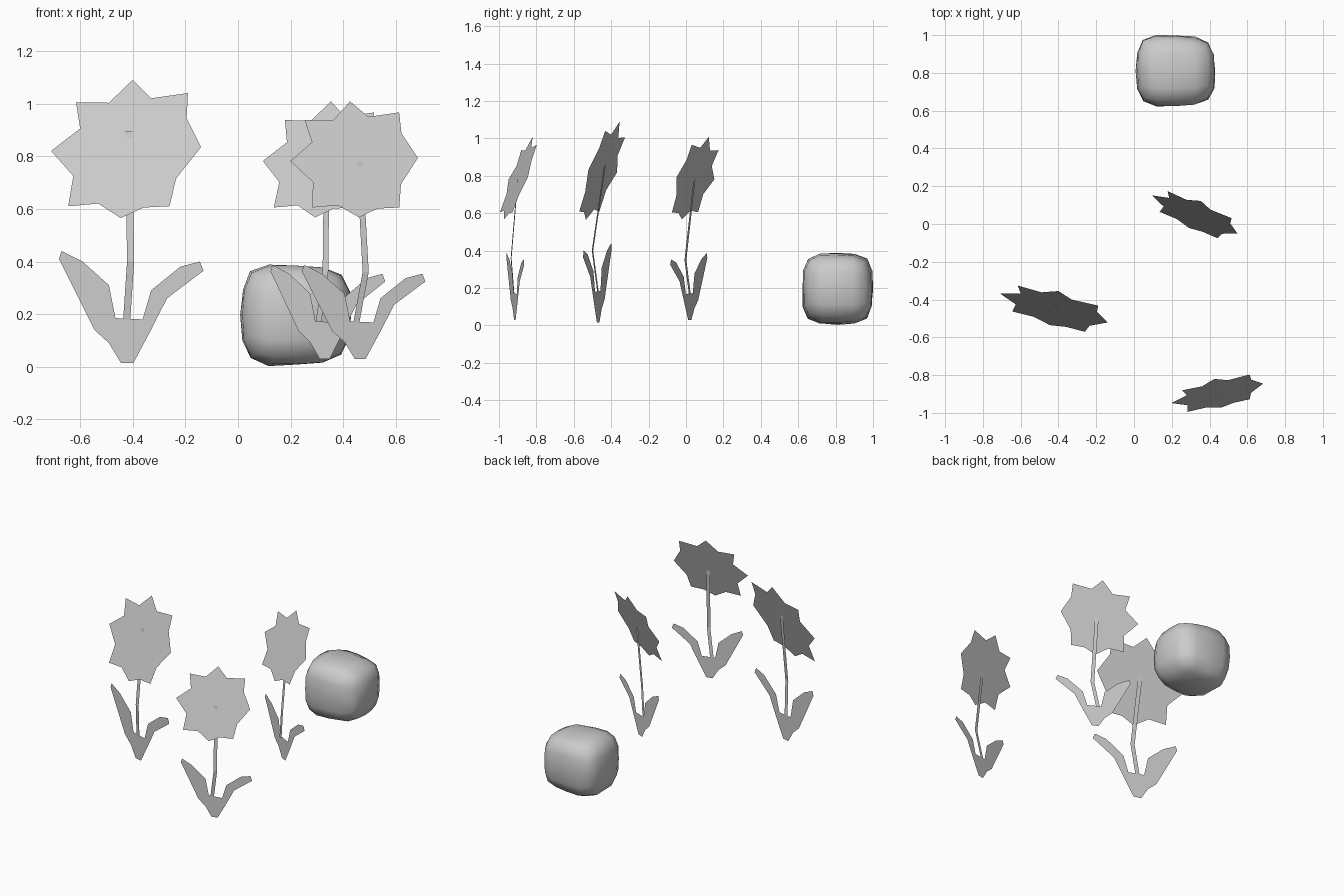
import bpy, bmesh, math, random
from mathutils import Vector, Matrix

if "Cube" in bpy.data.objects:
    bpy.data.objects.remove(bpy.data.objects["Cube"])

TILT = math.tan(math.radians(19.5))

# flat outlines (sideways, up)
HEAD = [(-.005, .26), (.075, .19), (.218, .21), (.222, .115), (.29, .005), (.203, -.115),
        (.188, -.22), (.085, -.225), (0, -.265), (-.094, -.21), (-.212, -.22), (-.203, -.105),
        (-.30, -.01), (-.194, .075), (-.22, .175), (-.09, .173)]
LEAVES = [(-.26, .425), (-.177, .385), (-.073, .295), (-.047, .17), (.06, .165), (.093, .275),
          (.208, .365), (.286, .385), (.30, .35), (.156, .245), (.093, .125), (.024, 0),
          (-.026, 0), (-.073, .075), (-.13, .125), (-.27, .395)]


def mesh_object(name, verts, faces):
    me = bpy.data.meshes.new(name)
    me.from_pydata([tuple(v) for v in verts], [], faces)
    ob = bpy.data.objects.new(name, me)
    bpy.context.collection.objects.link(ob)
    return ob


def sheet(name, outline, at, yaw, scale, lean=0.0):
    # flat outline leaning back, turned about z
    rot = Matrix.Rotation(yaw, 3, 'Z')
    verts = [Vector(at) + rot @ (Vector((u, h * lean, h)) * scale) for u, h in outline]
    ob = mesh_object(name, verts, [range(len(verts))])
    bm = bmesh.new()
    bm.from_mesh(ob.data)
    bmesh.ops.triangulate(bm, faces=bm.faces[:])
    bm.to_mesh(ob.data)
    bm.free()


def ribbon(name, path, yaw, width):
    side = Vector((math.cos(yaw), math.sin(yaw), 0)) * width / 2
    verts = [Vector(p) + s for p in path for s in (-side, side)]
    mesh_object(name, verts, [(2 * i, 2 * i + 1, 2 * i + 3, 2 * i + 2) for i in range(len(path) - 1)])


# flowers: yaw, scale, head centre, leaf base, stem path
FLOWERS = [
    (-15.6, 1.0, (-.42, -.445, .83), (-.42, -.47, .015),
     [(-.423, -.47, .175), (-.408, -.50, .40), (-.415, -.428, .895)]),
    (-24.5, .84, (.325, .05, .79), (.33, .02, .03),
     [(.306, .02, .17), (.332, -.003, .35), (.337, .045, .78)]),
    (11.5, .84, (.445, -.895, .79), (.465, -.915, .03),
     [(.45, -.92, .17), (.485, -.935, .36), (.462, -.90, .78)]),
]
for i, (deg, s, head, base, path) in enumerate(FLOWERS, 1):
    yaw = math.radians(deg)
    sheet(f"flower_head_{i}", HEAD, head, yaw, s, TILT)
    sheet(f"leaves_{i}", LEAVES, base, yaw, s)
    ribbon(f"stem_{i}", path, yaw, .028 * s)

# boulder: coarse cube grid rounded towards a ball
random.seed(4)
bm = bmesh.new()
bmesh.ops.create_cube(bm, size=2)
bmesh.ops.subdivide_edges(bm, edges=bm.edges[:], cuts=3, use_grid_fill=True)
N = 3.6
for v in bm.verts:
    v.co /= sum(abs(c) ** N for c in v.co) ** (1 / N)
    v.co *= random.uniform(.975, 1.01)
    taper = 1 - .05 * v.co.x
    v.co = Vector((.22 + .21 * v.co.x,
                   .81 + .19 * v.co.y * taper,
                   .197 + .192 * v.co.z * taper))
bmesh.ops.triangulate(bm, faces=bm.faces[:])
for f in bm.faces:
    f.smooth = True
boulder = mesh_object("boulder", [], [])
bm.to_mesh(boulder.data)
bm.free()
